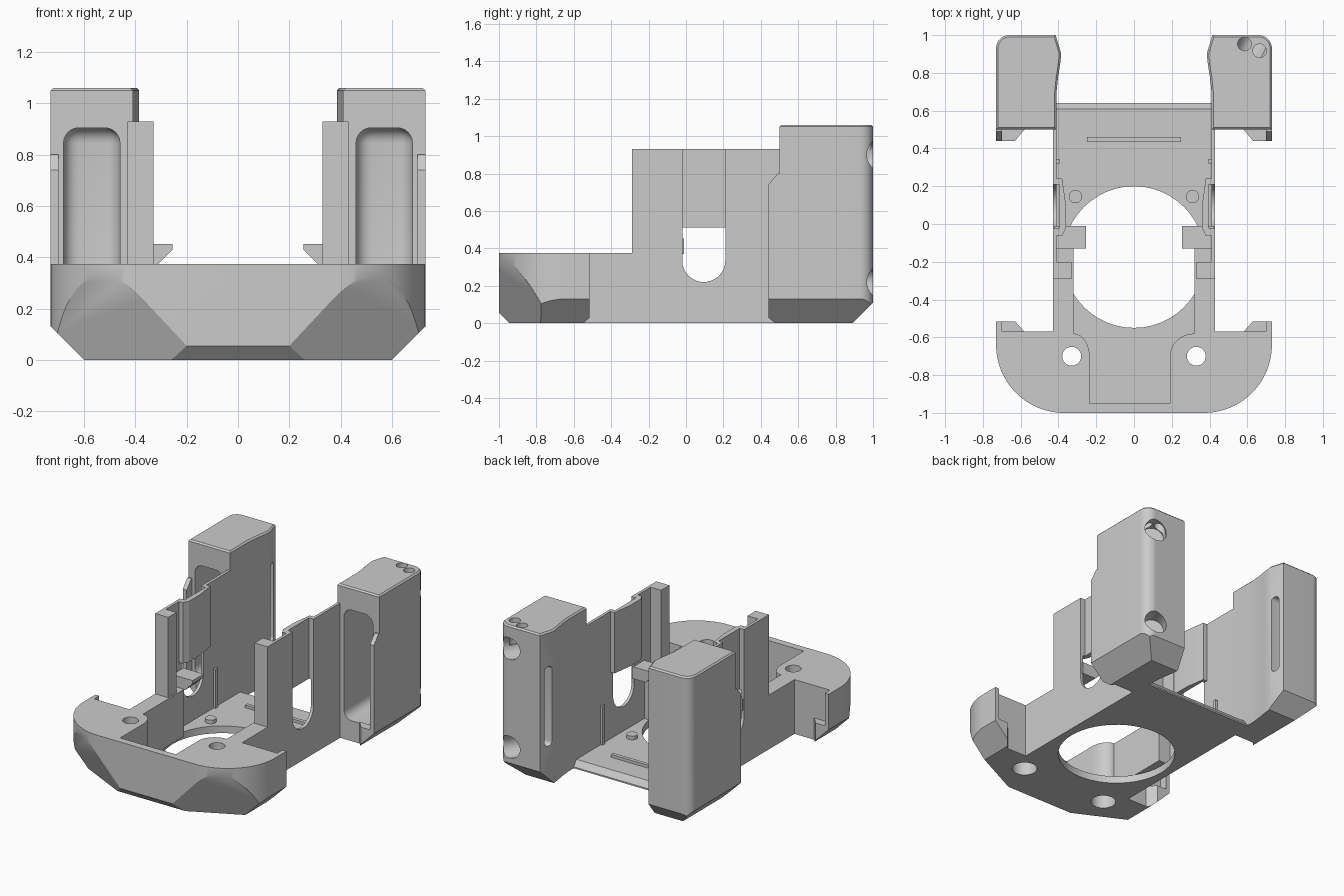
import bpy, bmesh, math
from mathutils import Vector

if "Cube" in bpy.data.objects:
    bpy.data.objects.remove(bpy.data.objects["Cube"], do_unlink=True)

grey = bpy.data.materials.new("plain grey")
grey.use_nodes = True
colour = (0.6, 0.6, 0.6, 1)
grey.diffuse_color = colour
grey.node_tree.nodes["Principled BSDF"].inputs["Base Color"].default_value = colour
parts = []


def finish(name, bm):
    bmesh.ops.recalc_face_normals(bm, faces=bm.faces)
    me = bpy.data.meshes.new(name)
    bm.to_mesh(me)
    bm.free()
    me.materials.append(grey)
    ob = bpy.data.objects.new(name, me)
    bpy.context.collection.objects.link(ob)
    parts.append(ob)
    return ob


def prism(name, pts, z0, z1, planes=(), s=1, bevel=0):
    """Extrude a plan outline, then trim it with planes (point, outward normal)."""
    bm = bmesh.new()
    base = bm.faces.new([bm.verts.new((s * x, y, z0)) for x, y in pts])
    up = bmesh.ops.extrude_face_region(bm, geom=[base])["geom"]
    top = [v for v in up if isinstance(v, bmesh.types.BMVert)]
    bmesh.ops.translate(bm, verts=top, vec=(0, 0, z1 - z0))
    bmesh.ops.recalc_face_normals(bm, faces=bm.faces)
    if bevel:
        rim = [e for e in bm.edges if all(v.co.z > z1 - 1e-4 for v in e.verts)]
        bmesh.ops.bevel(bm, geom=rim, offset=bevel, segments=1, affect='EDGES')
    for co, no in planes:
        bmesh.ops.bisect_plane(bm, geom=bm.verts[:] + bm.edges[:] + bm.faces[:], dist=1e-5,
                               plane_co=(s * co[0], co[1], co[2]),
                               plane_no=(s * no[0], no[1], no[2]), clear_outer=True)
        bmesh.ops.holes_fill(bm, edges=[e for e in bm.edges if e.is_boundary], sides=0)
    return finish(name, bm)


def rect(x0, x1, y0, y1):
    return [(x0, y0), (x1, y0), (x1, y1), (x0, y1)]


def arc(cx, cy, rx, ry, a0, a1, n=16):
    angles = [math.radians(a0 + (a1 - a0) * i / n) for i in range(n + 1)]
    return [(cx + rx * math.cos(a), cy + ry * math.sin(a)) for a in angles]


def cylinder(name, centre, axis, r, depth):
    bm = bmesh.new()
    bmesh.ops.create_cone(bm, cap_ends=True, segments=48, radius1=r, radius2=r, depth=depth)
    bm.transform(Vector(axis).to_track_quat('Z', 'Y').to_matrix().to_4x4())
    bmesh.ops.translate(bm, verts=bm.verts, vec=centre)
    return finish(name, bm)


def rounded_box(name, lo, hi, r):
    bm = bmesh.new()
    bmesh.ops.create_cube(bm, size=1)
    for v in bm.verts:
        v.co = [(hi if c > 0 else lo)[i] for i, c in enumerate(v.co)]
    bmesh.ops.bevel(bm, geom=bm.edges[:], offset=r, segments=6, profile=0.5, affect='EDGES')
    return finish(name, bm)


def boolean(ob, tools, mode='DIFFERENCE'):
    for tool in tools:
        mod = ob.modifiers.new("shape", 'BOOLEAN')
        mod.operation, mod.solver, mod.object = mode, 'EXACT', tool
        dg = bpy.context.evaluated_depsgraph_get()
        mesh = bpy.data.meshes.new_from_object(ob.evaluated_get(dg))
        ob.modifiers.clear()
        ob.data = mesh
        parts.remove(tool)
        bpy.data.objects.remove(tool, do_unlink=True)


side_chamfer = ((0.6, 0, 0), (1, 0, -1))
back_chamfer = ((0, 0.89, 0), (0, 1, -1))

# Front bumper with rounded plan corners and faceted underside
right = arc(0.37, -0.64, 0.36, 0.36, -90, 0, 24) + [(0.73, -0.57)]
outline = right + [(-x, y) for x, y in reversed(right)]
corner = [((s * 0.2, -1, 0.055), (s * 1.07, -2.17, -1)) for s in (1, -1)]
flank = [((s * 0.6, 0, 0), (s, 0, -1)) for s in (1, -1)]
bumper = prism("front_bumper", outline, 0, 0.375,
               flank + corner + [((0, -1, 0.055), (0, -1, -1))])
recess = (arc(0.32, -0.7, 0.13, 0.12, 180, 90, 10) + [(0.32, -0.5), (-0.32, -0.5)]
          + arc(-0.32, -0.7, 0.085, 0.12, 90, 0, 10) + [(-0.235, -0.95), (0.19, -0.95)])
tools = [prism("recess_cut", recess, 0.05, 0.6)]
for s in (1, -1):
    tools.append(cylinder("bolt_cut", (s * 0.33, -0.7, 0.2), (0, 0, 1), 0.05, 0.6))
    tools.append(cylinder("counterbore_cut", (s * 0.33, -0.7, 0), (0, 0, 1), 0.08, 0.3))
boolean(bumper, tools)

# Floor with the round opening
floor = prism("floor", [(-0.43, -0.57), (0.43, -0.57), (0.43, 0.5), (0.41, 0.5), (0.41, 0.64),
                        (-0.41, 0.64), (-0.41, 0.5), (-0.43, 0.5)], 0, 0.05,
              [((0, 0.64, 0.01), (0, 0.04, 0.03))])
boolean(floor, [cylinder("opening_cut", (0, -0.175, 0), (0, 0, 1), 0.375, 0.4)])
prism("floor_rib", rect(-0.25, 0.25, 0.435, 0.46), 0.05, 0.07)

for s, side in ((1, "left"), (-1, "right")):
    # Side wall: rail, post and bulged panel joined, with a round-ended slot
    wall = prism(side + "_wall", rect(0.41, 0.43, -0.29, 0.5), 0.05, 0.93, s=s)
    boolean(wall, [
        prism("rail", rect(0.32, 0.43, -0.57, -0.13), 0.05, 0.375, s=s),
        prism("post", rect(0.33, 0.43, -0.29, -0.2), 0.3, 0.93, s=s),
        prism("panel", [(0.43, -0.06), (0.38, -0.06), (0.36, -0.02), (0.36, 0.1),
                        (0.38, 0.24), (0.43, 0.24)], 0.51, 0.93, s=s)], 'UNION')
    boolean(wall, [
        prism("slot_cut", rect(0.395, 0.5, -0.02, 0.21), 0.335, 1.1, s=s),
        cylinder("slot_end_cut", (s * 0.45, 0.095, 0.335), (1, 0, 0), 0.115, 0.11)])
    prism(side + "_catch", rect(0.255, 0.42, -0.13, -0.01), 0.37, 0.452,
          [((0.255, 0, 0.43), (-1, 0, -1))], s=s)
    prism(side + "_wall_rib", rect(0.395, 0.415, 0.32, 0.345), 0.05, 0.32, s=s)
    cylinder(side + "_floor_boss", (s * 0.31, 0.145, 0.06), (0, 0, 1), 0.035, 0.03)

    # Tall rear pillar with a curved inner face
    plan = ([(0.41, 0.5), (0.73, 0.5)] + arc(0.66, 0.93, 0.07, 0.07, 0, 90, 10)
            + [(0.415, 1), (0.385, 0.9), (0.392, 0.84), (0.403, 0.77), (0.41, 0.7)])
    pillar = prism(side + "_pillar", plan, 0, 1.06, [side_chamfer, back_chamfer], s, 0.01)
    xs = sorted((s * 0.46, s * 0.68))
    cuts = [rounded_box("pocket_cut", (xs[0], 0.3, 0.14), (xs[1], 0.86, 0.905), 0.06),
            rounded_box("slit_cut", (min(s * 0.36, s * 0.48), 0.91, 0.27),
                        (max(s * 0.36, s * 0.48), 0.965, 0.82), 0.025)]
    # Round sockets and wire holes exist on one pillar only
    if s == 1:
        for z in (0.22, 0.9):
            cuts.append(cylinder("socket_cut", (0.635, 0.965, z), (0.45, 0.9, 0), 0.075, 0.15))
        for x, y in ((0.585, 0.953), (0.665, 0.917)):
            cuts.append(cylinder("wire_cut", (x, y, 1), (0, 0, 1), 0.036, 0.24))
    boolean(pillar, cuts)

    # Locating lips on the facing edges of pillar and bumper
    prism(side + "_pillar_lip", rect(0.7, 0.73, 0.44, 0.5), 0, 0.8,
          [side_chamfer, ((0, 0.44, 0.74), (0, -0.06, 0.05))], s)
    prism(side + "_pillar_foot", [(0.58, 0.5), (0.63, 0.44), (0.73, 0.44), (0.73, 0.5)],
          0, 0.15, [side_chamfer], s)
    prism(side + "_bumper_lip", rect(0.7, 0.73, -0.57, -0.515), 0, 0.375, [side_chamfer], s)
    prism(side + "_bumper_foot", [(0.58, -0.57), (0.73, -0.57), (0.73, -0.515), (0.63, -0.515)],
          0, 0.15, [side_chamfer], s)

# Smooth rounded faces, keep edges crisp
bpy.ops.object.select_all(action='DESELECT')
for ob in parts:
    ob.select_set(True)
bpy.context.view_layer.objects.active = parts[0]
bpy.ops.object.shade_smooth_by_angle(angle=math.radians(25))
